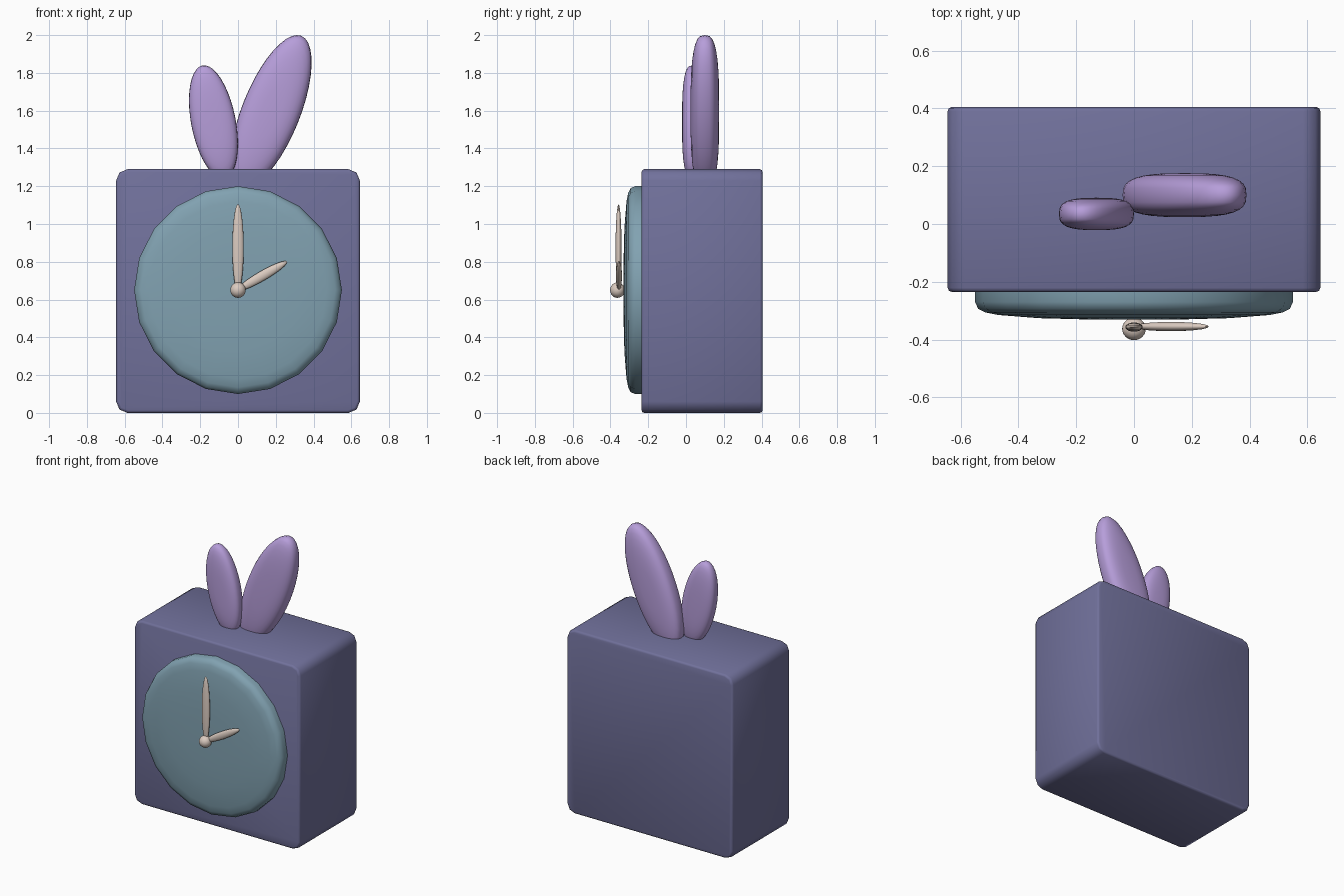
import bpy, bmesh, math
from mathutils import Matrix, Vector

if "Cube" in bpy.data.objects:
    bpy.data.objects.remove(bpy.data.objects["Cube"])


def material(name, rgb):
    m = bpy.data.materials.new(name)
    m.diffuse_color = (*rgb, 1)
    m.use_nodes = True
    m.node_tree.nodes["Principled BSDF"].inputs["Base Color"].default_value = m.diffuse_color
    return m


INDIGO = material("dusty indigo", (0.165, 0.165, 0.33))
TEAL = material("grey teal", (0.22, 0.36, 0.44))
LILAC = material("lilac", (0.47, 0.34, 0.70))
CREAM = material("warm cream", (0.71, 0.60, 0.53))


def finish(name, bm, mat, angle=40):
    bmesh.ops.recalc_face_normals(bm, faces=bm.faces)
    me = bpy.data.meshes.new(name)
    bm.to_mesh(me)
    bm.free()
    me.materials.append(mat)
    ob = bpy.data.objects.new(name, me)
    bpy.context.collection.objects.link(ob)
    bpy.ops.object.select_all(action='DESELECT')
    ob.select_set(True)
    bpy.context.view_layer.objects.active = ob
    bpy.ops.object.shade_smooth_by_angle(angle=math.radians(angle))
    return ob


def lathe_y(name, profile, sides, centre, mat, scale=(1, 1), tilt=0, angle=40):
    """Rings of (radius, y) about the y axis, scaled in x and z, tilted towards +x."""
    bm = bmesh.new()
    rings = []
    for r, y in profile:
        if r < 1e-6:
            rings.append([bm.verts.new((0, y, 0))])
        else:
            rings.append([bm.verts.new((r * scale[0] * math.sin(2 * math.pi * i / sides), y,
                                        r * scale[1] * math.cos(2 * math.pi * i / sides)))
                          for i in range(sides)])
    for a, b in zip(rings, rings[1:]):
        for i in range(sides):
            j = (i + 1) % sides
            if len(a) == 1:
                bm.faces.new((a[0], b[i], b[j]))
            elif len(b) == 1:
                bm.faces.new((a[i], a[j], b[0]))
            else:
                bm.faces.new((a[i], a[j], b[j], b[i]))
    if len(rings[0]) > 1:
        bm.faces.new(rings[0])
    mtx = Matrix.Translation(Vector(centre)) @ Matrix.Rotation(math.radians(tilt), 4, 'Y')
    bmesh.ops.transform(bm, matrix=mtx, verts=bm.verts)
    return finish(name, bm, mat, angle)


def pillow(name, centre, rx, ry, rz, tilt, mat, power=1.0, sides=40, steps=16):
    """Ellipsoid; power below 1 gives it flatter front and back."""
    prof = []
    for k in range(steps + 1):
        a = math.pi * (k / steps - 0.5)
        s = math.sin(a)
        prof.append((max(math.cos(a), 0) ** power if 0 < k < steps else 0,
                     ry * math.copysign(abs(s) ** power, s)))
    return lathe_y(name, prof, sides, centre, mat, (rx, rz), tilt, 60)


# case: rounded square outline, extruded front to back, small bevel on the rims
W, R, Y0, Y1 = 0.645, 0.06, -0.235, 0.405
bm = bmesh.new()
outline = []
for q, (sx, sz) in enumerate([(1, 1), (-1, 1), (-1, -1), (1, -1)]):
    for k in range(3):
        a = math.radians(90 * q + 45 * k)
        outline.append((sx * (W - R) + R * math.cos(a), W + sz * (W - R) + R * math.sin(a)))
front = bm.faces.new([bm.verts.new((x, Y0, z)) for x, z in outline])
back = bmesh.ops.extrude_face_region(bm, geom=[front])["geom"]
bmesh.ops.translate(bm, vec=(0, Y1 - Y0, 0),
                    verts=[g for g in back if isinstance(g, bmesh.types.BMVert)])
if not any(all(abs(v.co.y - Y0) < 1e-5 for v in f.verts) for f in bm.faces):
    bmesh.ops.holes_fill(bm, edges=[e for e in bm.edges if e.is_boundary], sides=0)
rims = [e for e in bm.edges if abs(e.verts[0].co.y - e.verts[1].co.y) < 1e-5]
bmesh.ops.bevel(bm, geom=rims, offset=0.014, segments=2, profile=0.5, affect='EDGES')
finish("case", bm, INDIGO, 50)

# dial: twenty-sided disc with a softly domed front
lathe_y("dial", [(0.55, -0.22), (0.55, -0.27), (0.54, -0.293), (0.515, -0.306),
                 (0.47, -0.315), (0.33, -0.326), (0.18, -0.33), (0, -0.331)],
        20, (0, 0, 0.65), TEAL, angle=45)

# hands and hub
pillow("minute_hand", (0, -0.357, 0.875), 0.03, 0.016, 0.23, 0, CREAM, sides=32, steps=10)
pillow("hour_hand", (0.128, -0.355, 0.725), 0.026, 0.016, 0.152, 60, CREAM, sides=32, steps=10)
pillow("hub", (0, -0.363, 0.65), 0.041, 0.039, 0.041, 0, CREAM, sides=24, steps=12)

# ears
pillow("large_ear", (0.175, 0.10, 1.595), 0.154, 0.076, 0.432, 21.8, LILAC, 0.68)
pillow("small_ear", (-0.13, 0.035, 1.54), 0.118, 0.056, 0.305, -11, LILAC, 0.68)
